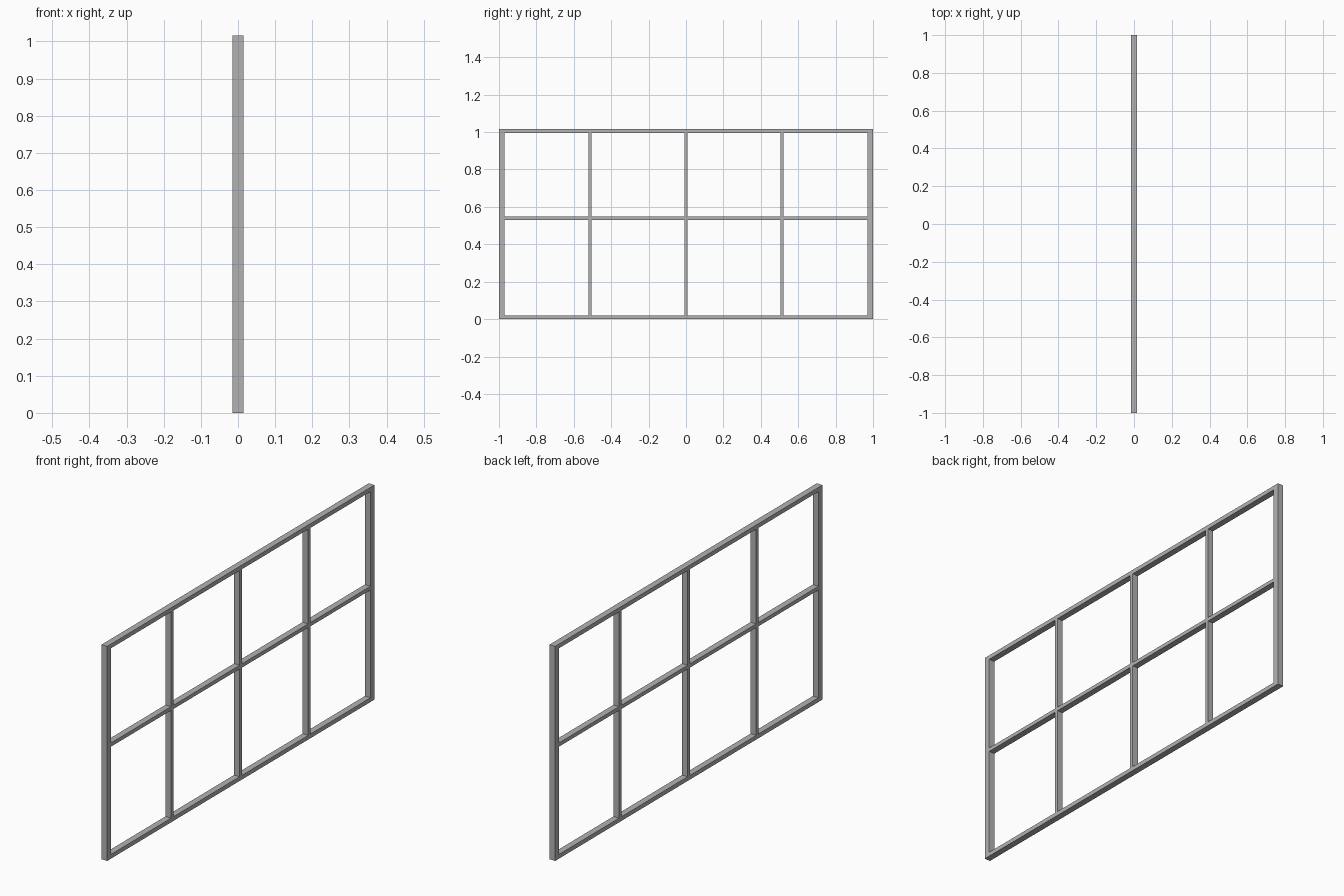
import bpy

cube = bpy.data.objects.get("Cube")
if cube:
    bpy.data.objects.remove(cube, do_unlink=True)

# Single grey metal colour
grey = bpy.data.materials.new("grey_metal")
grey.use_nodes = True
colour = (0.45, 0.45, 0.45, 1)
grey.diffuse_color = colour
grey.node_tree.nodes["Principled BSDF"].inputs["Base Color"].default_value = colour

HEIGHT = 1.016
DEPTH = 0.03
STILE = 0.03
RAIL = 0.02
BAR = 0.018
MID_Z = 0.539
INNER = 1 - STILE


def bar(name, y0, y1, z0, z1):
    """Flat-sided bar spanning the given y and z limits."""
    bpy.ops.mesh.primitive_cube_add(size=1, location=(0, (y0 + y1) / 2, (z0 + z1) / 2))
    obj = bpy.context.object
    obj.name = name
    obj.scale = (DEPTH, y1 - y0, z1 - z0)
    bpy.ops.object.transform_apply(location=False, rotation=False, scale=True)
    obj.data.materials.append(grey)


# Outer frame
bar("front_stile", -1, -INNER, 0, HEIGHT)
bar("back_stile", INNER, 1, 0, HEIGHT)
bar("bottom_rail", -INNER, INNER, 0, RAIL)
bar("top_rail", -INNER, INNER, HEIGHT - RAIL, HEIGHT)

# Glazing bars
bar("middle_rail", -INNER, INNER, MID_Z - BAR / 2, MID_Z + BAR / 2)
for place, y in (("front", -0.513), ("centre", 0), ("back", 0.513)):
    bar(place + "_lower_bar", y - BAR / 2, y + BAR / 2, RAIL, MID_Z - BAR / 2)
    bar(place + "_upper_bar", y - BAR / 2, y + BAR / 2, MID_Z + BAR / 2, HEIGHT - RAIL)
